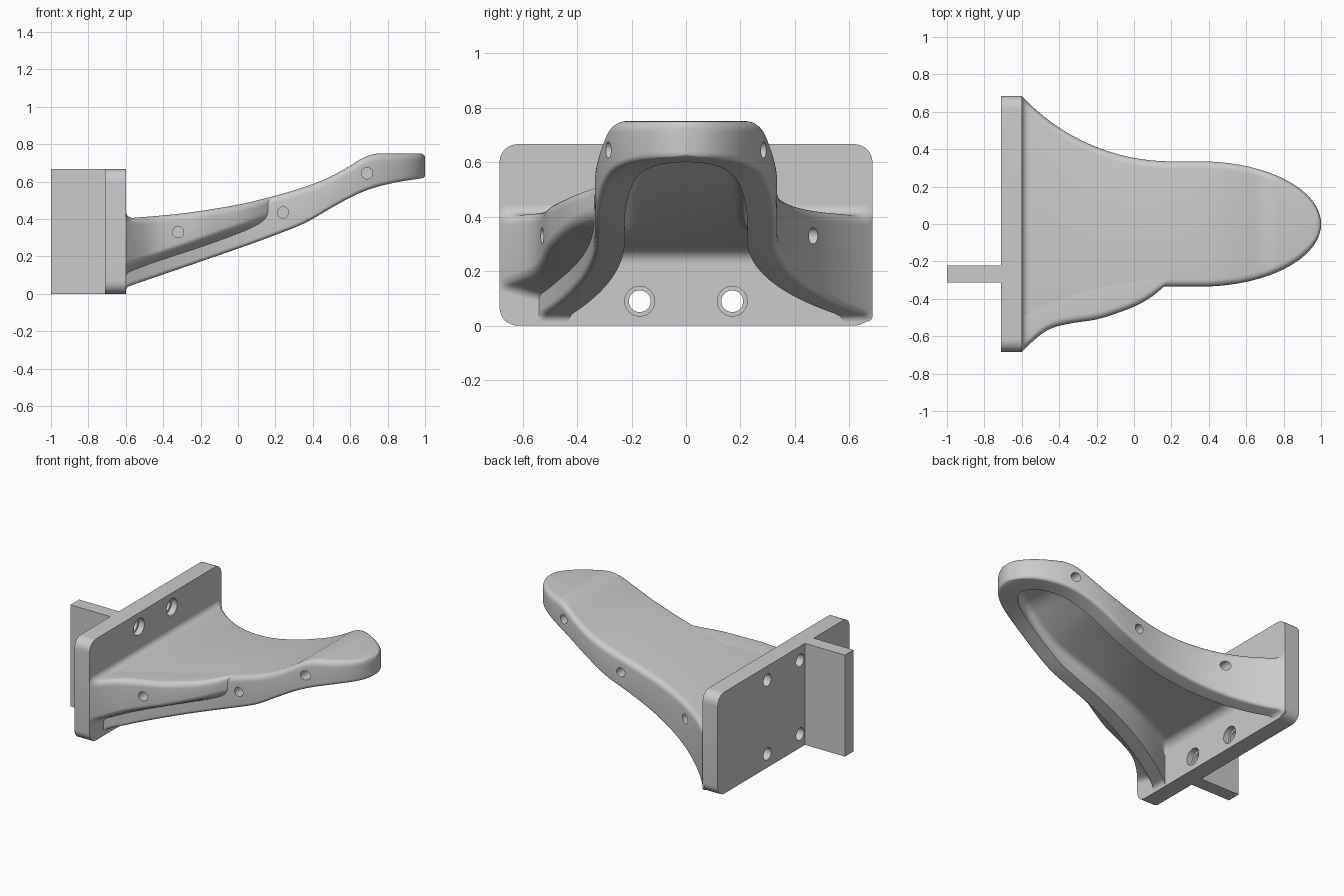
import bpy
import bmesh
import math
from mathutils import Vector, Matrix

if "Cube" in bpy.data.objects:
    bpy.data.objects.remove(bpy.data.objects["Cube"])

grey = bpy.data.materials.new("plain grey")
grey.use_nodes = True
GREY = (0.6, 0.6, 0.6, 1)
grey.diffuse_color = GREY
grey.node_tree.nodes["Principled BSDF"].inputs["Base Color"].default_value = GREY


def add_object(name, bm):
    bmesh.ops.recalc_face_normals(bm, faces=bm.faces)
    mesh = bpy.data.meshes.new(name)
    bm.to_mesh(mesh)
    bm.free()
    obj = bpy.data.objects.new(name, mesh)
    obj.data.materials.append(grey)
    bpy.context.collection.objects.link(obj)
    return obj


def section(corners, radii, steps=6):
    """Closed (y, z) outline with each corner rounded."""
    pts = [Vector(c) for c in corners]
    out = []
    for i, p in enumerate(pts):
        a, b = pts[i - 1] - p, pts[(i + 1) % len(pts)] - p
        r = min(radii[i], 0.45 * a.length, 0.45 * b.length)
        start, end = p + a.normalized() * r, p + b.normalized() * r
        for k in range(steps + 1):
            t = k / steps
            w = 0.8 * 2 * t * (1 - t)
            u, v = (1 - t) ** 2, t * t
            out.append((start * u + p * w + end * v) / (u + w + v))
    return out


def loft(name, stations):
    """Skin a list of (x, outline) stations and cap both ends."""
    bm = bmesh.new()
    rings = [[bm.verts.new((x, p.x, p.y)) for p in pts] for x, pts in stations]
    n = len(rings[0])
    for r0, r1 in zip(rings, rings[1:]):
        for i in range(n):
            j = (i + 1) % n
            bm.faces.new((r0[i], r0[j], r1[j], r1[i]))
    bm.faces.new(rings[0])
    bm.faces.new(rings[-1])
    return add_object(name, bm)


def cylinder(name, centre, radius, length, axis):
    bm = bmesh.new()
    turn = Matrix.Rotation(math.pi / 2, 4, axis)
    bmesh.ops.create_cone(bm, cap_ends=True, segments=32, radius1=radius, radius2=radius,
                          depth=length, matrix=Matrix.Translation(centre) @ turn)
    return add_object(name, bm)


def cut(obj, cutters):
    bpy.context.view_layer.objects.active = obj
    for c in cutters:
        mod = obj.modifiers.new("cut", "BOOLEAN")
        mod.operation, mod.solver, mod.object = "DIFFERENCE", "EXACT", c
        bpy.ops.object.modifier_apply(modifier=mod.name)
        bpy.data.objects.remove(c)


def curve(*pts):
    """Smooth curve through (x, value) points."""
    def slope(i):
        a, b = pts[max(i - 1, 0)], pts[min(i + 1, len(pts) - 1)]
        return (b[1] - a[1]) / (b[0] - a[0])

    def f(x):
        i = max([k for k in range(len(pts) - 1) if pts[k][0] <= x], default=0)
        (x0, v0), (x1, v1) = pts[i], pts[i + 1]
        h = x1 - x0
        t = min(max((x - x0) / h, 0), 1)
        return (v0 * (1 + 2 * t) * (1 - t) ** 2 + slope(i) * h * t * (1 - t) ** 2
                + v1 * t * t * (3 - 2 * t) + slope(i + 1) * h * t * t * (t - 1))
    return f


# Arm shape: heights and half widths along x
FACE, MID, HALF, WALL = -0.6, 0.35, 0.335, 0.11
top_curve = curve((-0.6, .403), (-0.3, .43), (0, .477), (.2, .525), (.35, .57), (.48, .62),
                  (.6, .685), (.67, .728), (.74, .75), (.8, .75), (1, .75))
base_curve = curve((-0.6, .035), (0, .242), (.2, .315), (.36, .38), (.5, .46), (.62, .525),
                   (.72, .565), (.85, .597), (1, .62))
pod_curve = curve((-0.6, .685), (-0.55, .635), (-0.48, .578), (-0.42, .55), (-0.33, .53),
                  (-0.2, .51), (-0.08, .473), (.02, .433), (.1, .385), (.16, .335), (.2, .3))


def blend(x, r):
    """Height of a fillet of radius r against the plate face."""
    d = min(max(x - FACE, 0), r)
    return r - math.sqrt(r * r - (r - d) ** 2)


def nose(x, r=0.022):
    d = min(max(x - 1 + r, 0), r)
    return r - math.sqrt(r * r - d * d)


def z_top(x):
    return top_curve(x) + blend(x, 0.04) - nose(x)


def z_base(x):
    return base_curve(x) - blend(x, 0.02) + nose(x) * 0.5


def half_width(x, flare, half=HALF, length=0.65):
    """Flared arc toward the plate, ellipse toward the tip."""
    if x > MID:
        return half * math.sqrt(max(1 - ((x - MID) / length) ** 2, 0))
    d = max(0.2 - x, 0)
    r = (0.64 + flare * flare) / (2 * flare)
    return half + r - math.sqrt(r * r - d * d)


def stations_x(length):
    xs = [FACE + 0.05 * (i / 8) ** 2 for i in range(9)]
    xs += [-0.55 + 0.9 * i / 36 for i in range(1, 37)]
    return xs + [MID + length * math.sin(math.radians(a)) for a in list(range(3, 87, 3)) + [86, 88, 89]]


FLARE_LEFT, FLARE_RIGHT = 0.35, 0.205


def arm_section(x):
    l, r = half_width(x, FLARE_LEFT), half_width(x, FLARE_RIGHT)
    b, t = z_base(x), z_top(x)
    return section([(-r, b), (l, b), (l, t), (-r, t)], [.022, .022, .04, .04])


def cavity_section(x):
    l, r = [half_width(x, f, HALF - WALL, 0.52) for f in (FLARE_LEFT, FLARE_RIGHT)]
    ceiling = top_curve(x) - 0.105 - 0.02 * max(0, 0.3 - x) - blend(x, 0.05)
    b = z_base(x) - 0.1
    return section([(-r, b), (l, b), (l, ceiling), (-r, ceiling)], [.001, .001, .05, .05])


def pod_section(x):
    inner = half_width(x, FLARE_RIGHT)
    outer = max(pod_curve(x), inner - 0.04)
    b, t = z_base(x), z_top(x)
    inside = inner - 0.06
    return section([(-outer, b + .115), (-inside, b + .06), (-inside, t), (-outer, t)],
                   [.025, .001, .001, .04])


# Hollow arm
xs = stations_x(0.65)
arm = loft("arm", [(FACE - 0.01, arm_section(FACE))] + [(x, arm_section(x)) for x in xs])
hollow = loft("cavity_cutter", [(FACE - 0.05, cavity_section(FACE))]
              + [(x, cavity_section(x)) for x in stations_x(0.52)])

# Side pod on the right of the arm
pod = loft("side_pod", [(FACE - 0.01, pod_section(FACE))]
           + [(x, pod_section(x)) for x in xs if x < 0.19])


# Blind holes along both sides
def side_hole(x, y, z):
    return cylinder("hole_cutter", (x, y, z), 0.03, 0.16, "X")


holes = [(-0.32, .33), (.24, .435), (.69, .645)]
arm_holes = [side_hole(x, half_width(x, FLARE_LEFT), z) for x, z in holes]
arm_holes += [side_hole(x, -half_width(x, FLARE_RIGHT), z) for x, z in holes[1:]]
cut(arm, [hollow] + arm_holes)
x, z = holes[0]
cut(pod, [side_hole(x, -pod_curve(x), z)])

# Mounting plate with four counterbored holes
W, H = 0.685, 0.667
outline = section([(-W, 0), (W, 0), (W, H), (-W, H)], [0.07] * 4, 8)
plate = loft("mounting_plate", [(-0.71, outline), (FACE, outline)])
bores = []
for y in (-0.17, 0.17):
    for z in (0.09, 0.575):
        bores.append(cylinder("bolt_cutter", (-0.65, y, z), 0.04, 0.3, "Y"))
        bores.append(cylinder("counterbore_cutter", (-0.6, y, z), 0.055, 0.08, "Y"))
cut(plate, bores)

# Rear fin
bm = bmesh.new()
bmesh.ops.create_cube(bm, size=1, matrix=Matrix.Translation((-0.855, -0.267, H / 2))
                      @ Matrix.Diagonal((0.29, 0.09, H, 1)))
fin = add_object("rear_fin", bm)

# Smooth shading with sharp edges kept
for obj in (arm, pod, plate, fin):
    bpy.ops.object.select_all(action="DESELECT")
    obj.select_set(True)
    bpy.context.view_layer.objects.active = obj
    bpy.ops.object.shade_smooth_by_angle(angle=math.radians(35))
